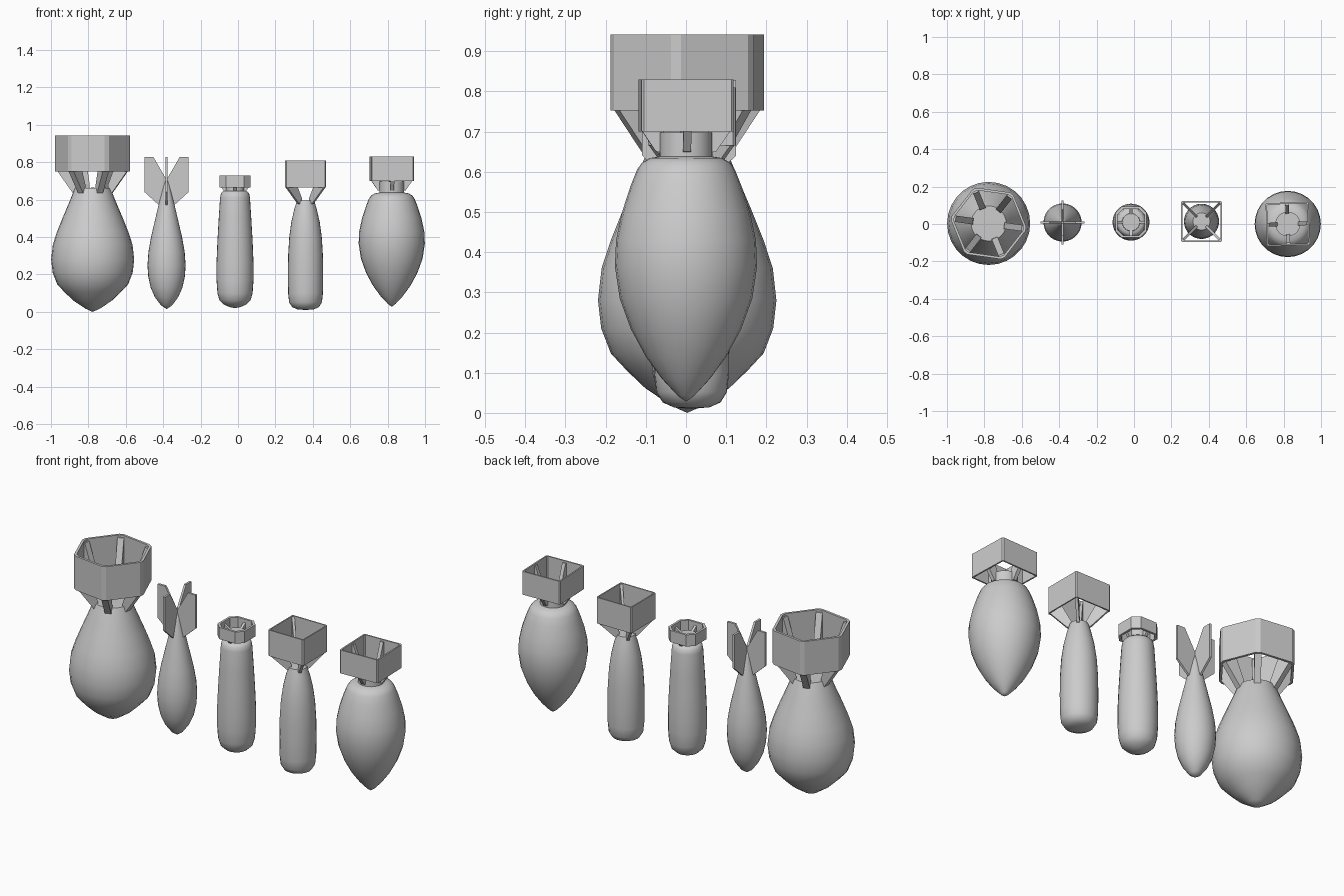
import bpy, bmesh, math
from math import sin, cos, pi, radians
from mathutils import Vector

if "Cube" in bpy.data.objects:
    bpy.data.objects.remove(bpy.data.objects["Cube"])


def finish(name, bm, loc, smooth=None):
    bmesh.ops.remove_doubles(bm, verts=bm.verts, dist=1e-5)
    bmesh.ops.recalc_face_normals(bm, faces=bm.faces)
    me = bpy.data.meshes.new(name)
    bm.to_mesh(me)
    bm.free()
    ob = bpy.data.objects.new(name, me)
    ob.location = (loc[0], loc[1], 0)
    bpy.context.collection.objects.link(ob)
    if smooth:
        bpy.ops.object.select_all(action='DESELECT')
        ob.select_set(True)
        bpy.context.view_layer.objects.active = ob
        bpy.ops.object.shade_smooth_by_angle(angle=radians(smooth))
    return ob


def lathe(name, loc, profile, n=28):
    # Round body turned from an (r, z) profile
    bm = bmesh.new()
    vs = [bm.verts.new((r, 0, z)) for r, z in profile]
    es = [bm.edges.new(p) for p in zip(vs, vs[1:])]
    bmesh.ops.spin(bm, geom=vs + es, cent=(0, 0, 0), axis=(0, 0, 1),
                   angle=2 * pi, steps=n, use_duplicate=False)
    return finish(name, bm, loc, 40)


def shroud(name, loc, sides, apothem, phase, chamfer, z0, z1, wall):
    # Open polygonal tail box with chamfered corners
    R = apothem / cos(pi / sides)
    corners = [Vector((R * cos(phase + 2 * pi * i / sides),
                       R * sin(phase + 2 * pi * i / sides))) for i in range(sides)]
    loop = []
    for i, c in enumerate(corners):
        for other in (corners[i - 1], corners[(i + 1) % sides]):
            loop.append(c + (other - c).normalized() * chamfer)
    k = 1 - wall / apothem
    bm = bmesh.new()
    rings = [[bm.verts.new((p.x * s, p.y * s, z)) for p in loop]
             for s, z in ((1, z0), (1, z1), (k, z1), (k, z0))]
    m = len(loop)
    for a in range(4):
        A, B = rings[a], rings[(a + 1) % 4]
        for i in range(m):
            j = (i + 1) % m
            bm.faces.new((A[i], A[j], B[j], B[i]))
    return finish(name, bm, loc)


def fins(name, loc, count, phase, thick, outline):
    # Radial plates from an (r, z) outline
    bm = bmesh.new()
    for i in range(count):
        a = phase + 2 * pi * i / count
        d, s = Vector((cos(a), sin(a), 0)), Vector((-sin(a), cos(a), 0))
        L, Rr = [[bm.verts.new(d * r + s * (t * thick / 2) + Vector((0, 0, z)))
                  for r, z in outline] for t in (-1, 1)]
        bm.faces.new(L)
        bm.faces.new(Rr[::-1])
        n = len(outline)
        for k in range(n):
            q = (k + 1) % n
            bm.faces.new((L[k], L[q], Rr[q], Rr[k]))
    return finish(name, bm, loc)


# Large teardrop body with six-sided tail box
p1 = (-0.777, 0.003)
lathe("large_body", p1, [(0, 0), (.04, .018), (.105, .062), (.15, .105), (.19, .148),
      (.214, .21), (.222, .28), (.213, .36), (.19, .43), (.16, .505), (.128, .58),
      (.1, .65), (.094, .662), (0, .664)])
shroud("large_tail_box", p1, 6, .18, radians(-8), .014, .752, .942, .013)
fins("large_tail_fins", p1, 6, radians(-8), .034,
     [(.08, .62), (.105, .635), (.188, .752), (.19, .93), (.178, .93), (.085, .68)])

# Slim pointed body with four swept fins
p2 = (-0.382, 0.008)
lathe("slim_body", p2, [(0, .015), (.03, .035), (.063, .08), (.085, .13), (.098, .19),
      (.102, .25), (.097, .32), (.083, .4), (.062, .49), (.041, .58), (.02, .66), (0, .73)])
fins("slim_fins", p2, 4, 0, .012,
     [(.005, .56), (.04, .57), (.117, .64), (.117, .828), (.07, .828), (.005, .715)])

# Straight body with small collar
p3 = (-0.016, 0.01)
lathe("straight_body", p3, [(0, .02), (.03, .026), (.06, .04), (.083, .062), (.094, .1),
      (.099, .17), (.099, .26), (.094, .38), (.087, .5), (.08, .61), (.075, .635),
      (.063, .645), (.048, .647), (.047, .69), (0, .69)])
shroud("straight_collar", p3, 4, .083, pi / 4, .034, .665, .73, .012)
fins("straight_fins", p3, 4, 0, .014,
     [(.04, .64), (.055, .64), (.076, .67), (.076, .715), (.04, .69)])

# Blunt narrow body with square tail box
p4 = (0.361, 0.014)
lathe("blunt_body", p4, [(0, .01), (.045, .014), (.072, .026), (.088, .052), (.093, .1),
      (.094, .2), (.093, .3), (.087, .4), (.076, .48), (.06, .55), (.046, .595), (0, .597)])
shroud("blunt_tail_box", p4, 4, .109, pi / 4, .006, .665, .81, .007)
fins("blunt_tail_fins", p4, 4, pi / 4, .014,
     [(.035, .57), (.06, .583), (.145, .667), (.147, .805), (.138, .805), (.035, .61)])

# Wide spindle body with square tail box on a neck
p5 = (0.822, 0)
turn = radians(2)
lathe("wide_body", p5, [(0, .028), (.02, .042), (.06, .085), (.1, .14), (.137, .208),
      (.165, .285), (.177, .365), (.174, .43), (.159, .5), (.138, .565), (.122, .605),
      (.11, .622), (.09, .634), (.066, .638), (.066, .698), (0, .698)])
shroud("wide_tail_box", p5, 4, .115, pi / 4 + turn, .006, .7, .83, .008)
fins("wide_tail_fins", p5, 4, turn, .02,
     [(.055, .648), (.075, .65), (.11, .702), (.11, .82), (.1, .82), (.055, .7)])
